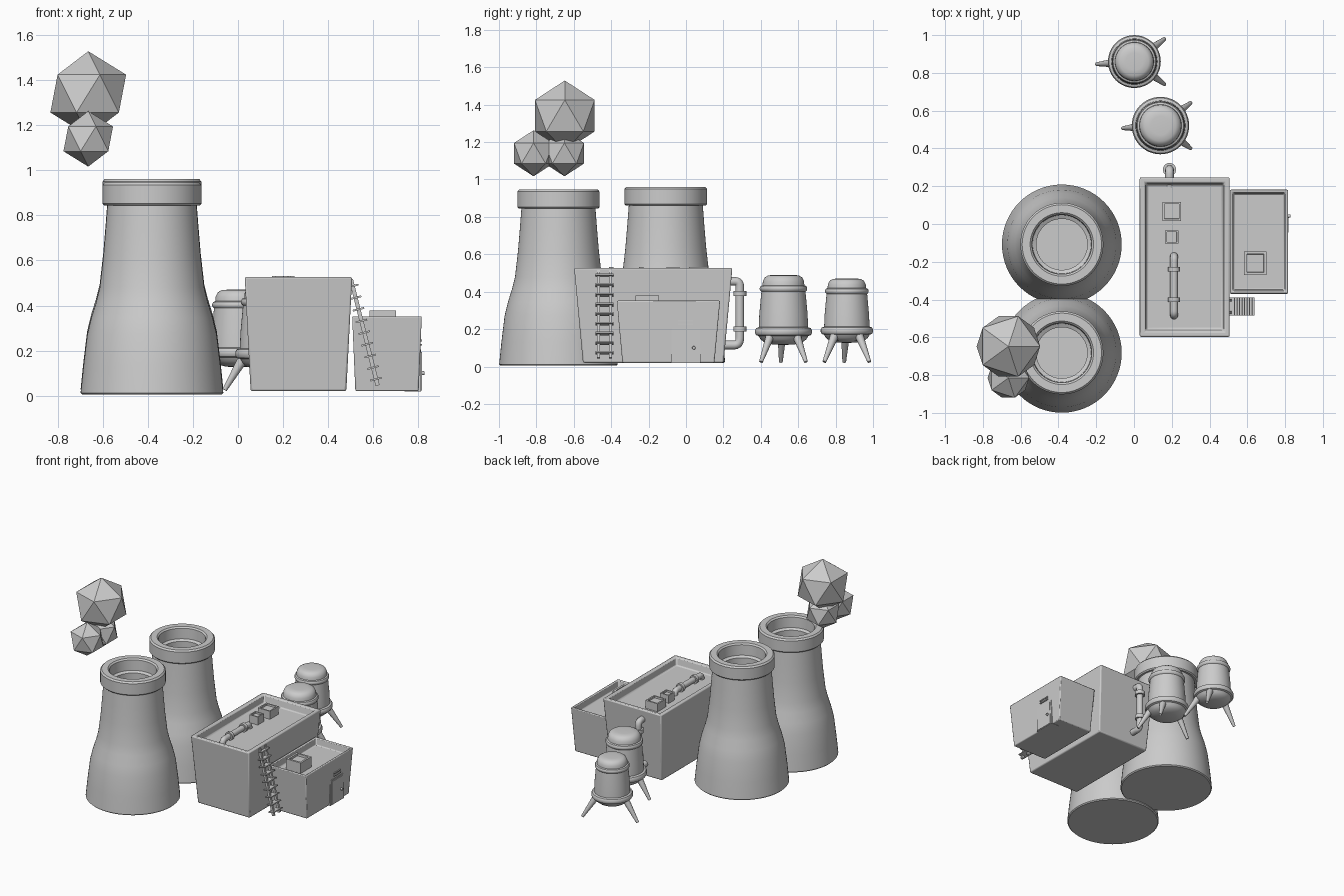
import bpy, bmesh, math
from mathutils import Vector

if "Cube" in bpy.data.objects:
    bpy.data.objects.remove(bpy.data.objects["Cube"])


def make(name, bm, smooth=True, loc=(0, 0, 0)):
    bmesh.ops.recalc_face_normals(bm, faces=bm.faces)
    me = bpy.data.meshes.new(name)
    bm.to_mesh(me)
    bm.free()
    ob = bpy.data.objects.new(name, me)
    ob.location = loc
    bpy.context.collection.objects.link(ob)
    if smooth:
        bpy.ops.object.select_all(action='DESELECT')
        ob.select_set(True)
        bpy.context.view_layer.objects.active = ob
        bpy.ops.object.shade_smooth_by_angle(angle=math.radians(35))
    return ob


def lathe(name, profile, loc, s=1.0, segs=48):
    bm = bmesh.new()
    vs = [bm.verts.new((r * s, 0, z * s)) for r, z in profile]
    es = [bm.edges.new(p) for p in zip(vs, vs[1:])]
    bmesh.ops.spin(bm, geom=vs + es, cent=(0, 0, 0), axis=(0, 0, 1),
                   angle=2 * math.pi, steps=segs)
    bmesh.ops.remove_doubles(bm, verts=bm.verts, dist=1e-5)
    return make(name, bm, loc=loc)


def cone(name, a, b, r1, r2, segs=16):
    a, b = Vector(a), Vector(b)
    bm = bmesh.new()
    bmesh.ops.create_cone(bm, cap_ends=True, segments=segs, radius1=r1,
                          radius2=r2, depth=(b - a).length)
    ob = make(name, bm, loc=(a + b) / 2)
    ob.rotation_mode = 'QUATERNION'
    ob.rotation_quaternion = (b - a).to_track_quat('Z', 'Y')
    return ob


def tapered_box(name, x, y, z, taper=(0, 0), rim=0, depth=0, bevel=0):
    """Box narrowing toward the bottom, optionally with a sunken roof."""
    c = Vector((sum(x) / 2, sum(y) / 2, sum(z) / 2))
    bm = bmesh.new()
    bmesh.ops.create_cube(bm, size=1)
    for v in bm.verts:
        t = 1 if v.co.z < 0 else 0
        v.co.x *= x[1] - x[0] - 2 * taper[0] * t
        v.co.y *= y[1] - y[0] - 2 * taper[1] * t
        v.co.z *= z[1] - z[0]
    if rim:
        bm.normal_update()
        top = max(bm.faces, key=lambda f: f.calc_center_median().z)
        bmesh.ops.inset_region(bm, faces=[top], thickness=rim)
        new = bmesh.ops.extrude_discrete_faces(bm, faces=[top])['faces'][0]
        for v in new.verts:
            v.co.z -= depth
            v.co.x *= 0.96
            v.co.y *= 0.97
    ob = make(name, bm, loc=c)
    if bevel:
        m = ob.modifiers.new("soft_edges", 'BEVEL')
        m.width, m.segments, m.limit_method = bevel, 2, 'ANGLE'
    return ob


def pipe(name, pts, r):
    cu = bpy.data.curves.new(name, 'CURVE')
    cu.dimensions, cu.bevel_depth, cu.bevel_resolution = '3D', r, 4
    cu.use_fill_caps = True
    sp = cu.splines.new('NURBS')
    sp.points.add(len(pts) - 1)
    for p, co in zip(sp.points, pts):
        p.co = (*co, 1)
    sp.order_u, sp.use_endpoint_u, sp.resolution_u = 3, True, 6
    ob = bpy.data.objects.new(name, cu)
    bpy.context.collection.objects.link(ob)
    return ob


# cooling towers with rims and hollow mouths
tower = [(0, .005), (.31, .005), (.317, .012), (.305, .13), (.288, .27),
         (.27, .345), (.248, .415), (.232, .48), (.216, .62), (.206, .74),
         (.198, .845), (.212, .845), (.22, .853), (.22, .935), (.21, .946),
         (.168, .946), (.158, .936), (.155, .86), (.135, .85), (.135, .72), (0, .72)]
lathe("cooling_tower_front", tower, (-.382, -.682, 0), segs=64)
lathe("cooling_tower_back", tower, (-.382, -.108, .015), segs=64)

# steam puffs: plain icosahedra
for i, (y, z, r) in enumerate([(-.648, 1.341, .188), (-.815, 1.14, .123),
                               (-.65, 1.14, .123)]):
    bm = bmesh.new()
    bmesh.ops.create_icosphere(bm, subdivisions=1, radius=r)
    make(f"steam_puff_{i}", bm, False, (-.665, y, z))

# buildings with sunken roofs
tapered_box("main_building", (.03, .507), (-.598, .248), (.02, .527),
            (.026, .047), .042, .055, .008)
tapered_box("annex", (.507, .816), (-.37, .182), (.02, .352),
            (.014, .03), .022, .05, .006)

# roof vents
tapered_box("roof_vent_large", (.15, .25), (.017, .117), (.46, .531), rim=.015, depth=.012)
tapered_box("roof_vent_small", (.165, .235), (-.104, -.034), (.46, .531), rim=.012, depth=.012)
tapered_box("annex_vent", (.583, .702), (-.27, -.145), (.29, .379), rim=.02, depth=.015)

# roof pipe with flanges
px = .212
pipe("roof_pipe", [(px, -.485, .455), (px, -.485, .5), (px, -.44, .5),
                   (px, -.32, .5), (px, -.21, .5), (px, -.17, .5), (px, -.17, .455)], .021)
for i, y in enumerate((-.4, -.24)):
    cone(f"roof_pipe_flange_{i}", (px, y - .012, .5), (px, y + .012, .5), .031, .031, 24)

# wall pipe with flanges
px = .188
pipe("wall_pipe", [(px, .19, .455), (px, .24, .455), (px, .288, .455), (px, .288, .39),
                   (px, .288, .3), (px, .288, .2), (px, .288, .115), (px, .23, .115),
                   (px, .17, .115)], .023)
for i, z in enumerate((.39, .2)):
    cone(f"wall_pipe_flange_{i}", (px, .288, z - .014), (px, .288, z + .014), .035, .035, 24)

# storage tanks on three splayed legs
tank = [(0, .115), (.06, .118), (.1, .128), (.122, .145), (.133, .163), (.146, .168),
        (.152, .178), (.152, .194), (.146, .205), (.132, .21), (.129, .28), (.118, .4),
        (.122, .403), (.127, .412), (.127, .42), (.122, .43), (.112, .434),
        (.11, .456), (.1, .476), (.082, .487), (.05, .49), (0, .49)]
for n, (x, y, s) in enumerate([(.14, .521, 1.0), (.002, .86, .92)]):
    z0 = .02 if n else 0
    lathe(f"tank_{n}", tank, (x, y, z0), s)
    for k, a in enumerate((37, -37, 184)):
        d = Vector((math.cos(math.radians(a)), math.sin(math.radians(a)), 0))
        c = Vector((x, y, 0))
        cone(f"tank_{n}_leg_{k}", c + d * .2 + Vector((0, 0, .025)),
             c + d * .105 * s + Vector((0, 0, .185)), .01, .025)

# leaning ladder
top, foot = Vector((.502, 0, .515)), Vector((.62, 0, .045))
tilt = math.atan2(top.x - foot.x, top.z - foot.z)


def ladder_part(name, pos, size):
    bm = bmesh.new()
    bmesh.ops.create_cube(bm, size=1)
    bmesh.ops.scale(bm, vec=size, verts=bm.verts)
    ob = make(name, bm, False, pos)
    ob.rotation_euler.y = tilt


mid = (top + foot) / 2
for side, y in (("front", -.468), ("back", -.404)):
    ladder_part(f"ladder_rail_{side}", (mid.x, y, mid.z), (.018, .015, (top - foot).length))
for i in range(9):
    p = top.lerp(foot, .06 + .88 * i / 8)
    ladder_part(f"ladder_rung_{i}", (p.x, -.436, p.z), (.052, .096, .008))

# door, knob and slatted grille above it
tapered_box("door_frame", (.74, .812), (-.076, .074), (.018, .204), (0, -.004))
tapered_box("door", (.75, .816), (-.064, .062), (.022, .194), (0, -.004))
cone("door_knob", (.81, .042, .1), (.828, .042, .1), .01, .008)
for i, z in enumerate((.222, .241)):
    tapered_box(f"grille_slat_{i}", (.78, .818), (-.044, .038), (z, z + .008))
